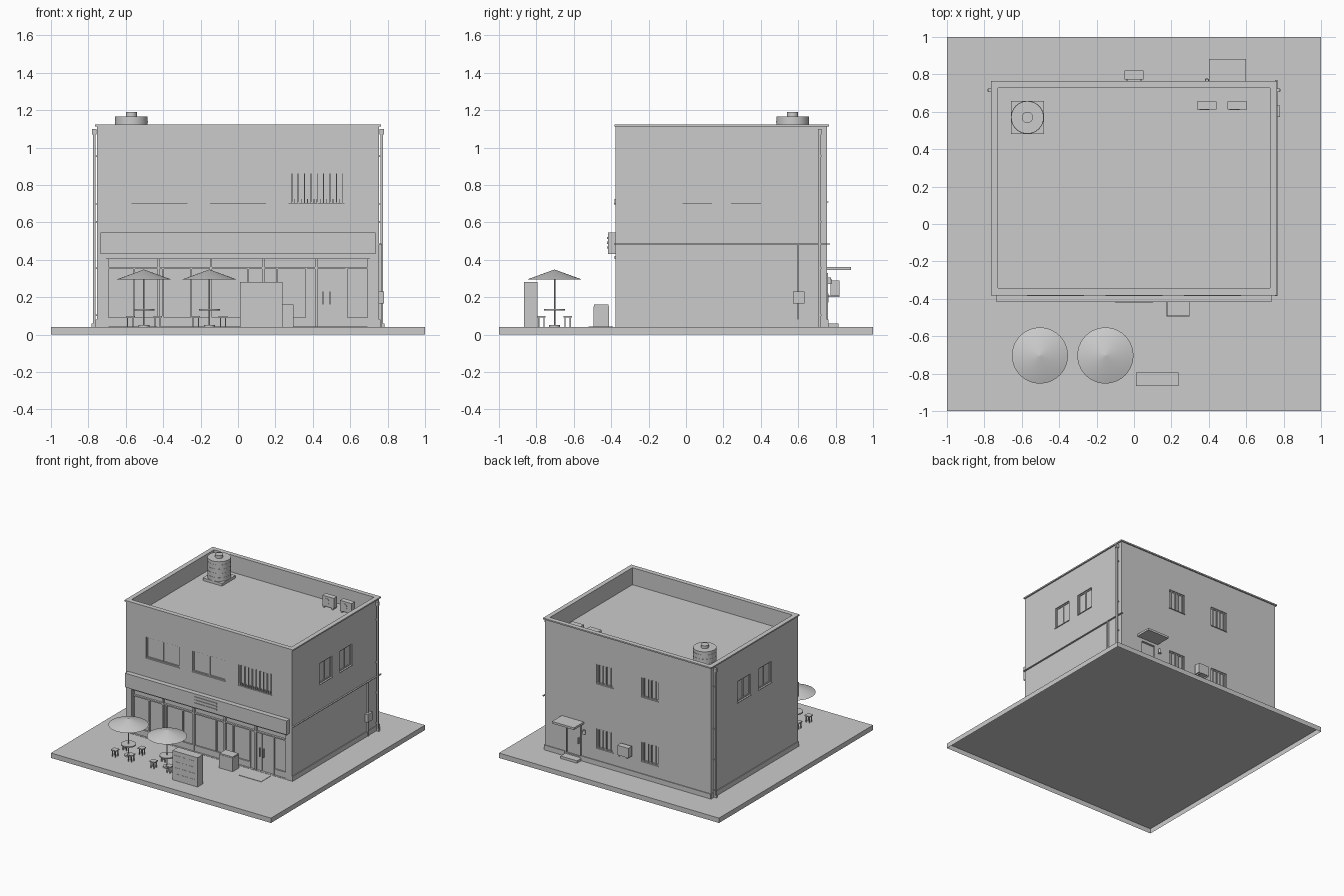
import bpy, bmesh, math
from mathutils import Matrix

cube = bpy.data.objects.get("Cube")
if cube:
    bpy.data.objects.remove(cube, do_unlink=True)

grey = bpy.data.materials.new("plain_grey")
grey.use_nodes = True
grey.diffuse_color = (0.6, 0.6, 0.6, 1)
grey.node_tree.nodes["Principled BSDF"].inputs["Base Color"].default_value = (0.6, 0.6, 0.6, 1)

W, FRONT, BACK, G, TOP, DECK = 0.755, -0.378, 0.755, 0.04, 1.12, 0.983


def part(name, boxes=(), rounds=(), smooth=False, open_below=False):
    """Boxes are (x0, x1, y0, y1, z0, z1); rounds are (x, y, z0, z1, r0, r1, sides)."""
    bm = bmesh.new()
    for x0, x1, y0, y1, z0, z1 in boxes:
        m = Matrix.Translation(((x0 + x1) / 2, (y0 + y1) / 2, (z0 + z1) / 2))
        bmesh.ops.create_cube(bm, size=1, matrix=m @ Matrix.Diagonal((x1 - x0, y1 - y0, z1 - z0, 1)))
    for x, y, z0, z1, r0, r1, n in rounds:
        bmesh.ops.create_cone(bm, cap_ends=True, segments=n, radius1=r0, radius2=r1, depth=z1 - z0,
                              matrix=Matrix.Translation((x, y, (z0 + z1) / 2)))
    if open_below:
        bm.normal_update()
        bmesh.ops.delete(bm, geom=[f for f in bm.faces if f.normal.z < -0.9], context='FACES')
    mesh = bpy.data.meshes.new(name)
    bm.to_mesh(mesh)
    bm.free()
    mesh.materials.append(grey)
    ob = bpy.data.objects.new(name, mesh)
    bpy.context.collection.objects.link(ob)
    if smooth:
        bpy.ops.object.select_all(action='DESELECT')
        ob.select_set(True)
        bpy.context.view_layer.objects.active = ob
        bpy.ops.object.shade_smooth_by_angle()
    return ob


def on_wall(wall, u0, u1, d0, d1, z0, z1):
    """A box along a wall: u runs along it, d is the distance outwards."""
    if wall == "front":
        return (u0, u1, FRONT - d1, FRONT - d0, z0, z1)
    if wall == "back":
        return (u0, u1, BACK + d0, BACK + d1, z0, z1)
    if wall == "right":
        return (W + d0, W + d1, u0, u1, z0, z1)
    return (-W - d1, -W - d0, u0, u1, z0, z1)


# wall, start, end, bottom, top of each window
windows = [("front", a, a + 0.3, 0.70, 0.87) for a in (-0.57, -0.15, 0.27)]
windows += [("right", a, a + 0.16, 0.70, 0.87) for a in (-0.02, 0.24)]
windows += [("left", a, a + 0.17, 0.70, 0.87) for a in (-0.03, 0.24)]
windows += [("back", a, a + 0.15, z, z + 0.16) for a in (-0.275, 0.135) for z in (0.18, 0.71)]
RECESS, SHOP = 0.014, 0.025

# ground slab, hollow underneath, and building shell with openings
part("ground_slab", [(-1, 1, -1, 1, 0, G)], open_below=True)
shell = part("building_shell", [(-W, W, FRONT, BACK, G, TOP)])
cuts = [on_wall(w, a, b, -RECESS, 0.1, z0, z1) for w, a, b, z0, z1 in windows]
cuts += [(-0.727, 0.727, -0.343, 0.727, DECK, 1.3),
         on_wall("front", -0.705, 0.705, -SHOP, 0.1, G + 0.002, 0.42),
         on_wall("back", 0.43, 0.56, -RECESS, 0.1, 0.07, 0.32)]
cutter = part("opening_cutter", cuts)
cutter.hide_render = True
mod = shell.modifiers.new("openings", 'BOOLEAN')
mod.object, mod.solver = cutter, 'EXACT'
bpy.context.view_layer.objects.active = shell
bpy.ops.object.modifier_apply(modifier=mod.name)
bpy.data.objects.remove(cutter, do_unlink=True)

# parapet coping
lo, hi, f, b = TOP - 0.008, TOP + 0.003, FRONT - 0.004, BACK + 0.01
part("parapet_coping", [(-0.765, 0.765, f, -0.343, lo, hi), (-0.765, 0.765, 0.727, b, lo, hi),
                        (-0.765, -0.727, -0.343, 0.727, lo, hi), (0.727, 0.765, -0.343, 0.727, lo, hi)])

# plinth round the base, open at the shopfront and back door
part("plinth", [on_wall("left", FRONT, BACK, 0, 0.006, G, 0.08), on_wall("right", FRONT, BACK, 0, 0.006, G, 0.08),
                on_wall("back", -W, 0.42, 0, 0.006, G, 0.08), on_wall("back", 0.57, W, 0, 0.006, G, 0.08)])

# window frames and sills
T = 0.008
for i, (w, a, b, z0, z1) in enumerate(windows):
    mid = (a + b) / 2
    bars = [on_wall(w, u, u + T, -RECESS, -0.008, z0, z1) for u in (a, mid - T / 2, b - T)]
    bars += [on_wall(w, a, b, -RECESS, -0.008, z, z + T) for z in (z0, z1 - T)]
    part(f"window_frame_{i}", bars)
    part(f"window_sill_{i}", [on_wall(w, a - 0.003, b + 0.003, -0.008, 0.006, z0 - 0.005, z0)])
part("window_bars", [on_wall("front", 0.285 + k * 0.034, 0.291 + k * 0.034, -0.01, -0.003, 0.70, 0.87) for k in range(9)])
part("window_rail", [on_wall("front", 0.285 + k * 0.017, 0.289 + k * 0.017, -0.006, 0.003, 0.70, 0.724) for k in range(17)])
for j, a in enumerate((-0.275, 0.135)):
    part(f"back_window_bars_{j}", [on_wall("back", a + 0.02 + k * 0.035, a + 0.025 + k * 0.035, -0.008, -0.002, z, z + 0.16)
                                   for k in range(4) for z in (0.18, 0.71)])

# fascia box with blank plate strips
part("fascia_box", [on_wall("front", -0.735, 0.735, 0, 0.04, 0.43, 0.545)])
part("fascia_strips", [on_wall("front", -0.10, 0.10, 0.04, 0.045, z, z + 0.012) for z in (0.46, 0.485, 0.51)])
part("shopfront_lintel", [on_wall("front", -0.71, 0.71, -SHOP, 0.004, 0.405, 0.42)])

# shopfront: posts, rails and entrance doors
posts = [on_wall("front", u - 0.006, u + 0.006, -SHOP, -0.006, G, 0.405)
         for u in (-0.699, -0.425, -0.145, 0.135, 0.418, 0.699)]
posts += [on_wall("front", u - 0.005, u + 0.005, -SHOP, -0.012, G, 0.355)
          for u in (-0.555, -0.40, -0.25, 0.055, 0.21, 0.365, 0.58)]
part("shopfront_posts", posts)
part("shopfront_rails", [on_wall("front", -0.705, 0.705, -SHOP, -0.008, 0.35, 0.36),
                         on_wall("front", -0.705, 0.365, -SHOP, -0.014, G, 0.09),
                         on_wall("front", 0.58, 0.705, -SHOP, -0.014, G, 0.09)])
part("entrance_doors", [on_wall("front", a, a + 0.1, -SHOP, -0.018, G, 0.35) for a in (0.368, 0.476)])
part("door_handles", [on_wall("front", u, u + 0.006, -0.02, -0.002, 0.16, 0.23) for u in (0.452, 0.488)])
part("door_mat", [(0.375, 0.575, -0.52, -0.39, G, 0.043)])

# back door with canopy, steps, lamp and handle
part("back_door", [on_wall("back", 0.437, 0.553, -RECESS, -0.01, 0.07, 0.313)])
part("back_door_frame", [on_wall("back", 0.423, 0.433, 0, 0.004, 0.07, 0.33), on_wall("back", 0.557, 0.567, 0, 0.004, 0.07, 0.33),
                         on_wall("back", 0.423, 0.567, 0, 0.004, 0.32, 0.33)])
part("back_canopy", [on_wall("back", 0.40, 0.60, 0, 0.128, 0.345, 0.362)])
part("back_step", [on_wall("back", 0.42, 0.57, 0, 0.06, G, 0.06)])
part("back_door_handle", [on_wall("back", 0.445, 0.45, -0.01, 0.008, 0.17, 0.22)])
part("back_lamp", [], [(0.39, BACK + 0.012, 0.27, 0.305, 0.012, 0.009, 12)], True)

# wall cooling unit on brackets
part("wall_cooler", [on_wall("back", -0.05, 0.05, 0.018, 0.066, 0.21, 0.29)])
part("wall_cooler_brackets", [on_wall("back", u, u + 0.008, 0, 0.066, 0.2, 0.21) for u in (-0.04, 0.032)])

# corner downpipes with hoppers and clips
for s in (-1, 1):
    x = s * 0.768
    part("downpipe", [(x - 0.007, x + 0.007, 0.708, 0.722, G, 1.08), (x - 0.012, x + 0.012, 0.705, 0.725, 1.07, 1.1),
                      (x - 0.007 + s * 0.008, x + 0.007 + s * 0.008, 0.708, 0.722, G, 0.06)]
         + [(min(s * W, x), max(s * W, x), 0.705, 0.725, z, z + 0.008) for z in (0.1, 0.35, 0.6, 0.95)])

# side service pipes and meter box
part("service_pipe", [on_wall("right", -0.385, 0.77, 0, 0.012, 0.482, 0.488),
                      on_wall("right", 0.596, 0.604, 0, 0.014, G, 0.485)])
part("meter_box", [on_wall("right", 0.572, 0.634, 0, 0.025, 0.165, 0.23)])

# roof water tank with shallow ribs
c = 0.57
part("tank_base", [(-c - 0.0875, -c + 0.0875, c - 0.0875, c + 0.0875, DECK, 1.005)])
ribs = [(-c, c, z, z + 0.006, 0.0885, 0.0885, 32) for z in (1.03, 1.065, 1.1, 1.135)]
part("water_tank", [], [(-c, c, 1.005, 1.167, 0.087, 0.087, 32), (-c, c, 1.167, 1.19, 0.03, 0.03, 24)] + ribs, True)

# roof cooling units
for x in (0.39, 0.552):
    part("roof_cooler", [(x - 0.052, x + 0.052, 0.612, 0.655, 0.995, 1.08)]
         + [(x + o, x + o + 0.012, 0.612, 0.655, DECK, 0.995) for o in (-0.045, 0.033)])
    fan = part("roof_cooler_fan", [], [(0, 0, 0, 0.004, 0.026, 0.026, 20)])
    fan.matrix_world = Matrix.Translation((x - 0.015, 0.613, 1.037)) @ Matrix.Rotation(math.pi / 2, 4, 'X')

# parasols, tables and stools
for x in (-0.503, -0.153):
    y = -0.703
    part("parasol_canopy", [], [(x, y, 0.293, 0.347, 0.15, 0.002, 40)], True)
    part("parasol_pole", [], [(x, y, G, 0.30, 0.004, 0.004, 10), (x, y, G, 0.05, 0.03, 0.03, 20)], True)
    part("table_top", [], [(x, y, 0.128, 0.137, 0.056, 0.056, 24)], True)
    for sx in (-1, 1):
        for sy in (-1, 1):
            px, py = x + sx * 0.073, y + sy * 0.07
            legs = [(px + i - 0.003, px + i + 0.003, py + j - 0.003, py + j + 0.003, G, 0.09)
                    for i in (-0.014, 0.014) for j in (-0.014, 0.014)]
            part("stool", legs + [(px - 0.023, px + 0.023, py - 0.023, py + 0.023, 0.09, 0.098)])

# menu board with raised strips
part("menu_board", [(0.01, 0.238, -0.865, -0.793, G, 0.28)])
part("menu_strips", [(0.03 + k * 0.066, 0.08 + k * 0.066, -0.867, -0.865, z, z + 0.006)
                     for k in range(3) for z in (0.09, 0.14, 0.19, 0.24)])

# chest freezer
part("chest_freezer", [(0.175, 0.298, -0.495, -0.412, G, 0.15), (0.177, 0.296, -0.493, -0.414, 0.15, 0.16)])
